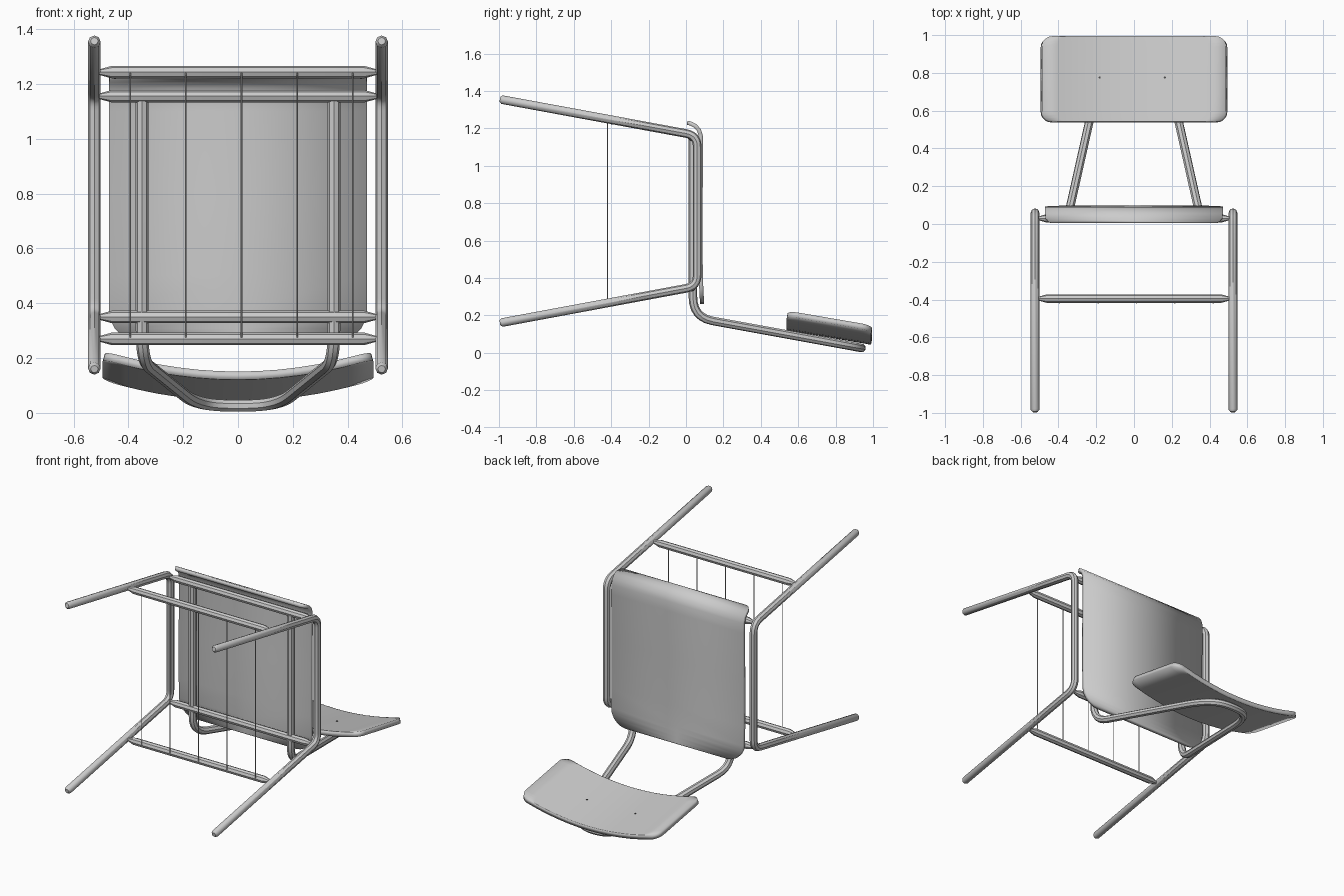
import bpy, bmesh, math
from mathutils import Vector

if "Cube" in bpy.data.objects:
    bpy.data.objects.remove(bpy.data.objects["Cube"])


def smooth(ob, angle=40):
    bpy.ops.object.select_all(action='DESELECT')
    ob.select_set(True)
    bpy.context.view_layer.objects.active = ob
    bpy.ops.object.shade_smooth_by_angle(angle=math.radians(angle))


def rounded(points, r, steps=6):
    """Round every inner corner of a polyline."""
    pts = [Vector(p) for p in points]
    out = [pts[0]]
    for a, b, c in zip(pts, pts[1:], pts[2:]):
        p = b + (a - b).normalized() * min(r, (a - b).length * 0.45)
        q = b + (c - b).normalized() * min(r, (c - b).length * 0.45)
        for i in range(steps + 1):
            t = i / steps
            out.append(p * (1 - t) ** 2 + b * 2 * t * (1 - t) + q * t * t)
    return out + [pts[-1]]


def tube(name, pts, radius, tip=0.0, tip_scale=0.5, resolution=2):
    """Round tube along a path, with optional tapered tips of length tip."""
    pts = [Vector(p) for p in pts]
    scales = [1.0] * len(pts)
    if tip:
        a = pts[0] + (pts[1] - pts[0]).normalized() * tip
        b = pts[-1] + (pts[-2] - pts[-1]).normalized() * tip
        pts = [pts[0], a] + pts[1:-1] + [b, pts[-1]]
        scales = [tip_scale] + [1.0] * (len(pts) - 2) + [tip_scale]
    cu = bpy.data.curves.new(name, 'CURVE')
    cu.dimensions = '3D'
    cu.bevel_depth = radius
    cu.bevel_resolution = resolution
    cu.use_fill_caps = True
    sp = cu.splines.new('POLY')
    sp.points.add(len(pts) - 1)
    for q, p, s in zip(sp.points, pts, scales):
        q.co = (*p, 1)
        q.radius = s
    ob = bpy.data.objects.new(name, cu)
    bpy.context.collection.objects.link(ob)
    bpy.ops.object.select_all(action='DESELECT')
    ob.select_set(True)
    bpy.context.view_layer.objects.active = ob
    bpy.ops.object.convert(target='MESH')
    ob = bpy.context.view_layer.objects.active
    smooth(ob)
    return ob


def panel(name, rows, cols, thickness, bulge=0.0):
    """Sheet from rows of (half width, y, z), curved across x by bulge."""
    wmax = max(r[0] for r in rows)
    bm = bmesh.new()
    grid = []
    for w, y, z in rows:
        xs = [w * (2 * i / cols - 1) for i in range(cols + 1)]
        grid.append([bm.verts.new((x, y, z + bulge * (x / wmax) ** 2)) for x in xs])
    for a, b in zip(grid, grid[1:]):
        for i in range(cols):
            bm.faces.new((a[i], a[i + 1], b[i + 1], b[i]))
    bmesh.ops.recalc_face_normals(bm, faces=bm.faces)
    me = bpy.data.meshes.new(name)
    bm.to_mesh(me)
    bm.free()
    ob = bpy.data.objects.new(name, me)
    bpy.context.collection.objects.link(ob)
    mod = ob.modifiers.new("thickness", 'SOLIDIFY')
    mod.thickness = thickness
    mod.offset = 0
    mod.use_even_offset = True
    smooth(ob, 30)
    return ob


def corner(w, r, steps=5):
    """Quarter round: (distance from the edge, half width)."""
    angles = [math.pi / 2 * i / steps for i in range(steps + 1)]
    return [(r * (1 - math.cos(a)), w - r + r * math.sin(a)) for a in angles]


R = 0.023

# side frames: front leg, seat rail and rear leg in one bent tube
for side, s in (("left", -1), ("right", 1)):
    path = [(s * 0.524, -0.995, 1.356), (s * 0.524, 0.06, 1.162),
            (s * 0.524, 0.06, 0.356), (s * 0.524, -0.995, 0.16)]
    tube(side + "_leg_frame", rounded(path, 0.06), R, tip=0.012, tip_scale=0.6)

# crossbars under the seat and stretchers between the legs
for name, y, z in (("front_crossbar", 0.03, 1.155), ("rear_crossbar", 0.03, 0.35),
                   ("front_stretcher", -0.395, 1.243), ("rear_stretcher", -0.395, 0.27)):
    tube(name, [(-0.505, y, z), (0.505, y, z)], R, tip=0.045, tip_scale=0.45)

# thin rack wires between the stretchers
dark = bpy.data.materials.new("dark_metal")
dark.diffuse_color = (0.08, 0.08, 0.08, 1)
dark.use_nodes = True
dark.node_tree.nodes["Principled BSDF"].inputs["Base Color"].default_value = dark.diffuse_color
for i in range(5):
    x = -0.393 + 0.203 * i
    wire = tube("rack_wire_%d" % (i + 1), [(x, -0.42, 0.275), (x, -0.42, 1.24)],
                0.003, resolution=0)

# back support loop: runs under the seat, bends and carries the backrest
half = [(0.35, 0.037, 1.155), (0.35, 0.037, 0.19), (0.172, 0.83, 0.046)]
loop = half + [(0.09, 0.938, 0.026)]
loop += [(-x, y, z) for x, y, z in reversed(loop)]
tube("back_support", rounded(loop, 0.11), R, tip=0.01, tip_scale=0.6)

# seat with rounded rear corners and a front edge rolling down
rows = [(w, 0.086 - 0.05 * d, 0.262 + d) for d, w in corner(0.47, 0.11)]
rows += [(0.47, 0.078, 0.5), (0.47, 0.078, 0.8), (0.47, 0.08, 1.1),
         (0.47, 0.079, 1.16), (0.47, 0.07, 1.19), (0.47, 0.05, 1.213),
         (0.468, 0.03, 1.224), (0.455, 0.013, 1.229), (0.44, 0.006, 1.23)]
panel("seat", rows, 2, 0.022)

# backrest: tilted, curved across its width, rounded corners
c = corner(0.49, 0.055)
spans = [(0.54 + d, w) for d, w in c] + [(0.77, 0.49)]
spans += [(0.992 - d, w) for d, w in reversed(c)]
panel("backrest", [(w, y, 0.136 - 0.172 * (y - 0.54)) for y, w in spans], 12, 0.03, 0.075)

# backrest screws
for side, x in (("left", -0.182), ("right", 0.163)):
    z = 0.136 - 0.172 * 0.236 + 0.075 * (x / 0.49) ** 2
    screw = tube(side + "_backrest_screw", [(x, 0.776, z), (x, 0.776, z + 0.018)], 0.006)
    screw.data.materials.append(dark)
